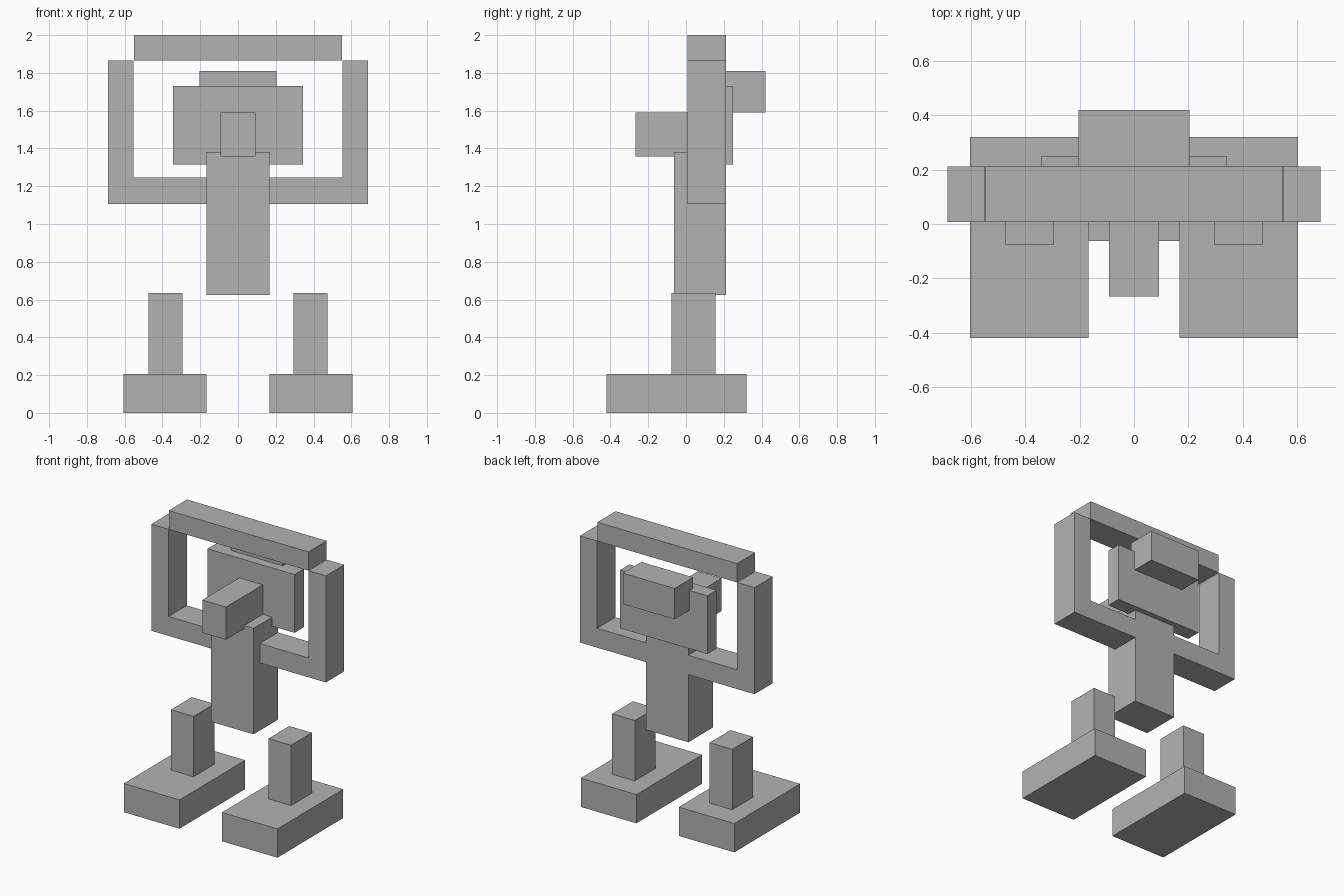
import bpy
import bmesh

cube = bpy.data.objects.get("Cube")
if cube:
    bpy.data.objects.remove(cube, do_unlink=True)

# Single plain colour
grey = bpy.data.materials.new("plain_grey")
grey.use_nodes = True
colour = (0.45, 0.45, 0.45, 1)
grey.diffuse_color = colour
grey.node_tree.nodes["Principled BSDF"].inputs["Base Color"].default_value = colour


def prism(name, outline, y0, y1):
    """Extrude a front-view (x, z) outline from y0 back to y1."""
    bm = bmesh.new()
    face = bm.faces.new([bm.verts.new((x, y0, z)) for x, z in outline])
    extruded = bmesh.ops.extrude_face_region(bm, geom=[face])
    verts = [g for g in extruded["geom"] if isinstance(g, bmesh.types.BMVert)]
    bmesh.ops.translate(bm, verts=verts, vec=(0, y1 - y0, 0))
    bmesh.ops.recalc_face_normals(bm, faces=bm.faces)
    mesh = bpy.data.meshes.new(name)
    bm.to_mesh(mesh)
    bm.free()
    mesh.materials.append(grey)
    obj = bpy.data.objects.new(name, mesh)
    bpy.context.collection.objects.link(obj)
    return obj


def block(name, x0, x1, y0, y1, z0, z1):
    return prism(name, [(x0, z0), (x1, z0), (x1, z1), (x0, z1)], y0, y1)


# Trunk and head
block("trunk", -0.167, 0.167, -0.063, 0.212, 0.625, 1.38)
block("head_plate", -0.343, 0.343, 0.146, 0.25, 1.315, 1.73)
block("snout", -0.093, 0.093, -0.268, 0.146, 1.357, 1.59)
block("back_box", -0.204, 0.204, 0.212, 0.42, 1.59, 1.81)

# Frame around the head
block("top_bar", -0.55, 0.55, 0.007, 0.212, 1.866, 2.0)
for side, s in (("left", 1), ("right", -1)):
    arm = [(0.167, 1.107), (0.688, 1.107), (0.688, 1.866),
           (0.552, 1.866), (0.552, 1.245), (0.167, 1.245)]
    prism(side + "_arm", [(s * x, z) for x, z in arm], 0.007, 0.212)

    # Legs and feet
    block(side + "_leg", s * 0.295, s * 0.473, -0.078, 0.155, 0.205, 0.635)
    block(side + "_foot", s * 0.167, s * 0.605, -0.42, 0.32, 0, 0.205)
